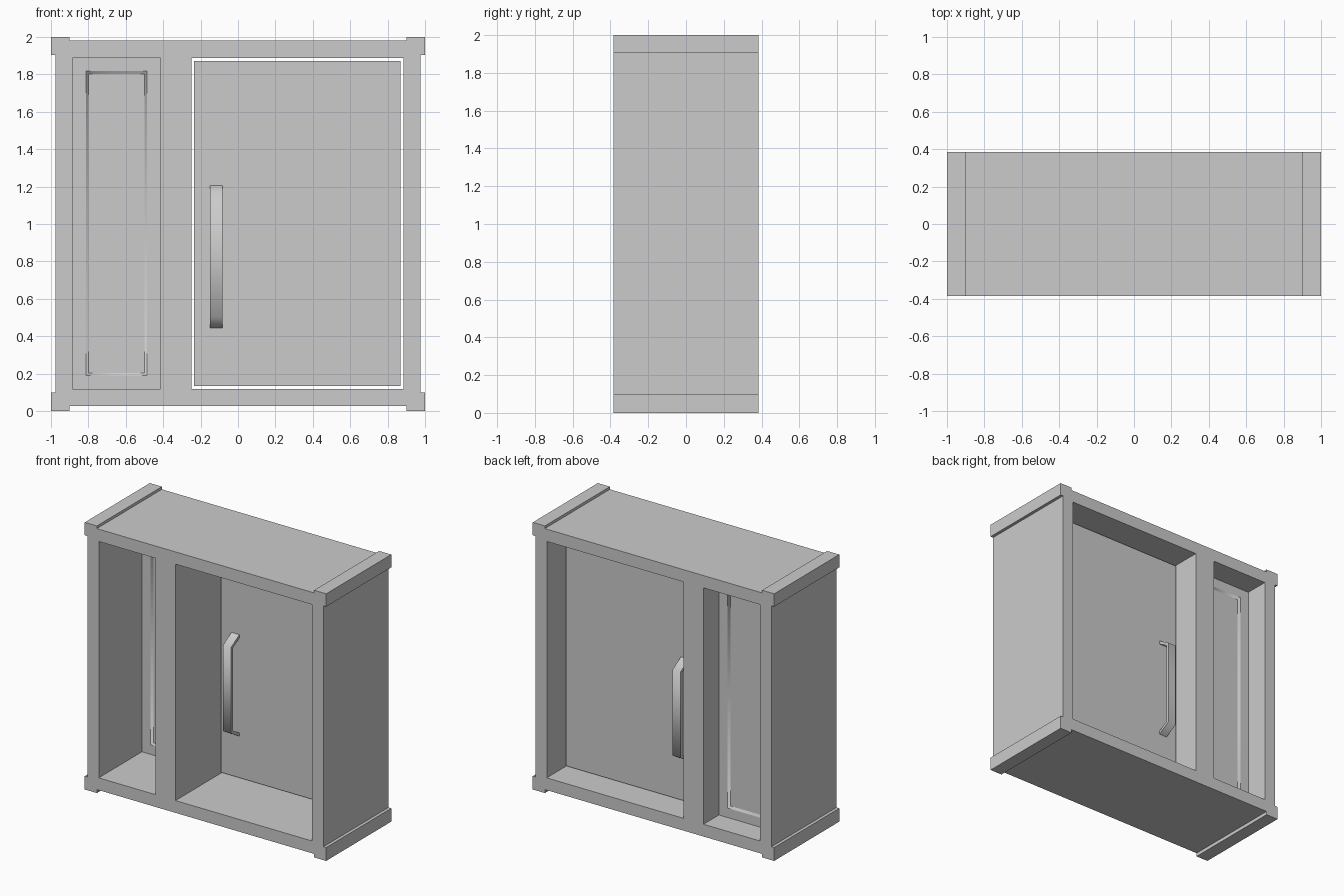
import bpy
import bmesh
from mathutils import Vector

cube = bpy.data.objects.get("Cube")
if cube:
    bpy.data.objects.remove(cube, do_unlink=True)

grey = bpy.data.materials.new("plain grey")
grey.use_nodes = True
grey.diffuse_color = (0.6, 0.6, 0.6, 1)
grey.node_tree.nodes["Principled BSDF"].inputs["Base Color"].default_value = (0.6, 0.6, 0.6, 1)

DEPTH = 0.385                      # half depth of the frame
IN_X, IN_LOW, IN_HIGH = 0.884, 0.118, 1.888
POST_L, POST_R = -0.415, -0.248
DOOR_FRONT, DOOR_BACK = 0.136, 0.18


def finish(name, bm):
    bmesh.ops.recalc_face_normals(bm, faces=bm.faces)
    mesh = bpy.data.meshes.new(name)
    bm.to_mesh(mesh)
    bm.free()
    mesh.materials.append(grey)
    obj = bpy.data.objects.new(name, mesh)
    bpy.context.collection.objects.link(obj)
    return obj


def add_box(bm, x, y, z):
    """Box from (low, high) ranges; returns its faces."""
    made = bmesh.ops.create_cube(bm, size=1)["verts"]
    for v in made:
        v.co = Vector([r[0] if c < 0 else r[1] for c, r in zip(v.co, (x, y, z))])
    return list({f for v in made for f in v.link_faces})


def box(name, x, y, z):
    bm = bmesh.new()
    add_box(bm, x, y, z)
    return finish(name, bm)


# Outer frame: stepped outline with a rectangular opening, extruded in depth
def frame():
    side, low, high = 0.977, 0.026, 1.98
    cap, cap_low, cap_high = 0.9, 0.1, 1.904
    right = [(cap, 0), (1, 0), (1, cap_low), (side, cap_low),
             (side, cap_high), (1, cap_high), (1, 2), (cap, 2), (cap, high)]
    right.insert(0, (cap, low))
    outer = right + [(-x, z) for x, z in reversed(right)]
    inner = [(-IN_X, IN_LOW), (IN_X, IN_LOW), (IN_X, IN_HIGH), (-IN_X, IN_HIGH)]
    bm = bmesh.new()
    for loop in (outer, inner):
        vs = [bm.verts.new((x, -DEPTH, z)) for x, z in loop]
        for a, b in zip(vs, vs[1:] + vs[:1]):
            bm.edges.new((a, b))
    bmesh.ops.triangle_fill(bm, edges=bm.edges[:], use_beauty=True, normal=(0, -1, 0))
    made = bmesh.ops.extrude_face_region(bm, geom=bm.faces[:])["geom"]
    moved = [g for g in made if isinstance(g, bmesh.types.BMVert)]
    bmesh.ops.translate(bm, verts=moved, vec=(0, 2 * DEPTH, 0))
    return finish("outer_frame", bm)


# Side panel: sunken field with a sloped border on both faces
def side_panel():
    bm = bmesh.new()
    faces = add_box(bm, (-IN_X, POST_L), (0.126, 0.203), (IN_LOW, IN_HIGH))
    bm.normal_update()
    for face in [f for f in faces if abs(f.normal.y) > 0.9]:
        inward = -0.015 if face.normal.y > 0 else 0.015
        bmesh.ops.inset_region(bm, faces=[face], thickness=0.1)
        slopes = bmesh.ops.inset_region(bm, faces=[face], thickness=0.02)["faces"]
        bmesh.ops.translate(bm, verts=face.verts[:], vec=(0, inward, 0))
        # Slopes shade smoothly into each other but stay crisp at the flats
        rim = {e for f in slopes for e in f.edges}
        for f in slopes:
            f.smooth = True
        for e in rim:
            if sum(f in slopes for f in e.link_faces) == 1:
                e.smooth = False
    return finish("side_panel", bm)


# Pull handle: flat strip bent outward, profile in (distance from door, z)
def handle(name, door_y, direction):
    outer = [(0, 0.445), (0.097, 0.502), (0.097, 1.148), (0, 1.205)]
    inner = [(0, 1.18), (0.077, 1.135), (0.077, 0.515), (0, 0.47)]
    bm = bmesh.new()
    ends = []
    for x in (-0.15, -0.084):
        ends.append([bm.verts.new((x, door_y + direction * d, z)) for d, z in outer + inner])
    n = len(ends[0])
    for vs in ends:
        for i in range(3):
            bm.faces.new((vs[i], vs[i + 1], vs[n - 2 - i], vs[n - 1 - i]))
    for i in range(n):
        j = (i + 1) % n
        f = bm.faces.new((ends[0][i], ends[0][j], ends[1][j], ends[1][i]))
        f.smooth = True
        if i in (3, 7):
            for e in f.edges:
                e.smooth = False
    for vs in ends:
        for i in range(n):
            bm.edges.get((vs[i], vs[(i + 1) % n])).smooth = False
    return finish(name, bm)


frame()
box("divider_post", (POST_L, POST_R), (-DEPTH, DEPTH), (IN_LOW, IN_HIGH))
side_panel()
box("door", (-0.235, 0.869), (DOOR_FRONT, DOOR_BACK), (0.134, 1.872))
handle("front_handle", DOOR_FRONT, -1)
handle("back_handle", DOOR_BACK, 1)
